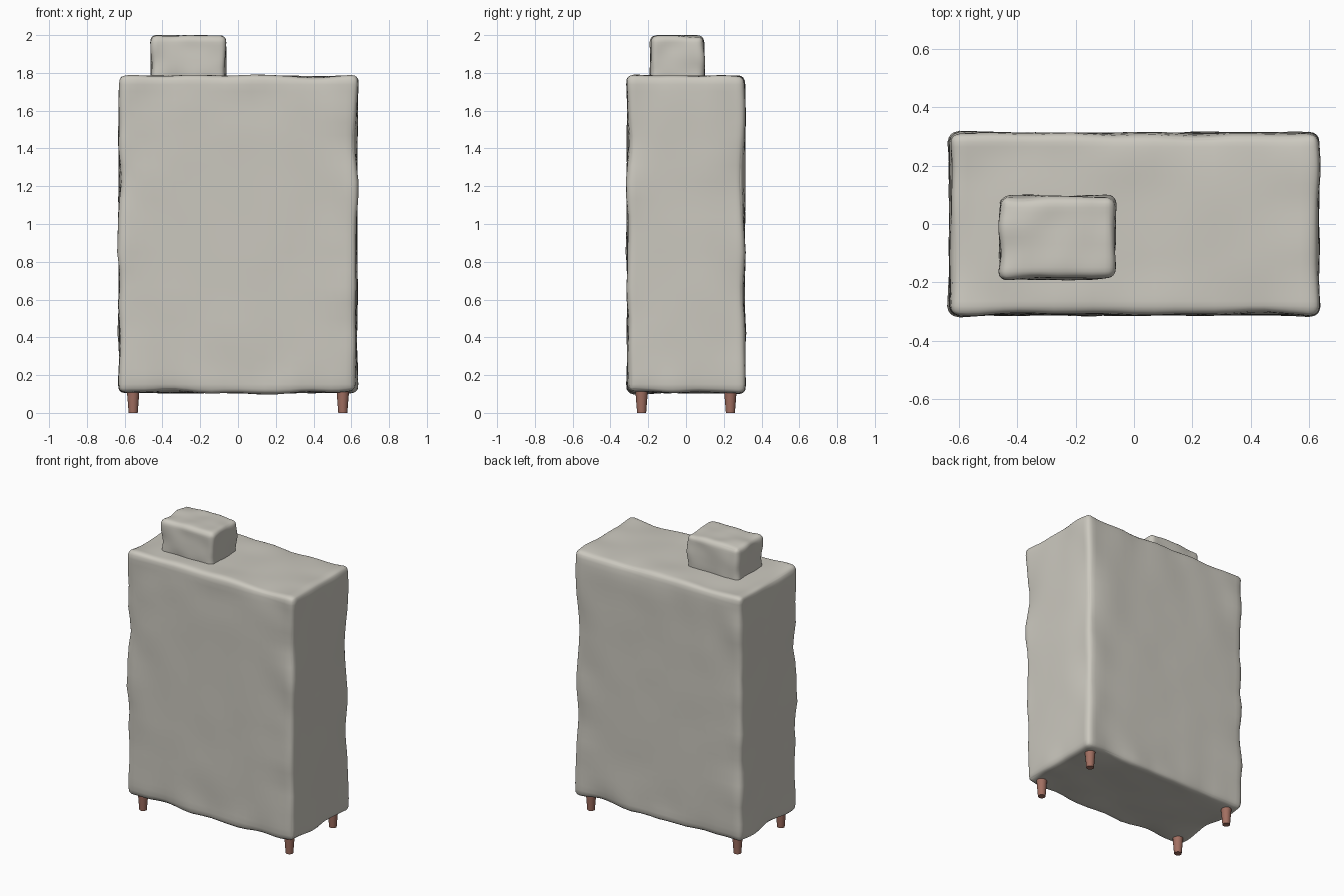
import bpy, bmesh, math
from mathutils import Vector, noise

if "Cube" in bpy.data.objects:
    bpy.data.objects.remove(bpy.data.objects["Cube"])


def material(name, color):
    m = bpy.data.materials.new(name)
    m.diffuse_color = color
    m.use_nodes = True
    m.node_tree.nodes["Principled BSDF"].inputs["Base Color"].default_value = m.diffuse_color
    return m


CLOTH = material("dust_sheet", (0.60, 0.58, 0.52, 1))
WOOD = material("leg_wood", (0.36, 0.16, 0.12, 1))


def finish(name, bm, mat, angle):
    mesh = bpy.data.meshes.new(name)
    bm.to_mesh(mesh)
    bm.free()
    obj = bpy.data.objects.new(name, mesh)
    bpy.context.collection.objects.link(obj)
    mesh.materials.append(mat)
    bpy.context.view_layer.objects.active = obj
    obj.select_set(True)
    bpy.ops.object.shade_smooth_by_angle(angle=math.radians(angle))
    obj.select_set(False)
    return obj


def draped_box(name, lo, hi, radius, wrinkle, freq, seed, cuts=27):
    """Rounded box with loose, slightly wavy cloth edges."""
    lo, hi = Vector(lo), Vector(hi)
    mid, half = (lo + hi) / 2, (hi - lo) / 2
    bm = bmesh.new()
    bmesh.ops.create_cube(bm, size=2)
    bmesh.ops.subdivide_edges(bm, edges=bm.edges[:], cuts=cuts, use_grid_fill=True)
    for v in bm.verts:
        # crowd the grid towards the edges, then round them
        u = Vector([math.sin(c * math.pi / 2) for c in v.co])
        p = Vector([u[i] * half[i] for i in range(3)])
        core = Vector([max(-half[i] + radius, min(half[i] - radius, p[i])) for i in range(3)])
        n = (p - core).normalized()
        p = core + n * radius
        # folds are strongest along the edges, faces stay nearly flat
        near = sorted(half[i] - abs(p[i]) for i in range(3))
        edge = math.exp(-max(near[1], 0) / (radius * 2.5))
        w = noise.noise(p * freq + Vector((seed, seed * 2, 0)))
        p += n * wrinkle * (w * (0.2 + 1.2 * edge) - 0.25 * edge)
        v.co = mid + p
    bmesh.ops.recalc_face_normals(bm, faces=bm.faces[:])
    return finish(name, bm, CLOTH, 60)


# Covered cabinet and the covered box standing on it
draped_box("covered_cabinet", (-0.632, -0.312, 0.105), (0.632, 0.312, 1.785), 0.036, 0.018, 5, 3.3)
draped_box("covered_top_box", (-0.462, -0.19, 1.74), (-0.062, 0.098, 1.998), 0.034, 0.011, 9, 7.1, 19)

# Four tapered legs
for sx, side in ((-1, "left"), (1, "right")):
    for sy, end in ((-1, "front"), (1, "back")):
        bm = bmesh.new()
        bmesh.ops.create_cone(bm, cap_ends=True, segments=16, radius1=0.024, radius2=0.035, depth=0.14)
        bmesh.ops.translate(bm, verts=bm.verts[:], vec=(sx * 0.555, sy * 0.235, 0.07))
        finish(f"{end}_{side}_leg", bm, WOOD, 40)
